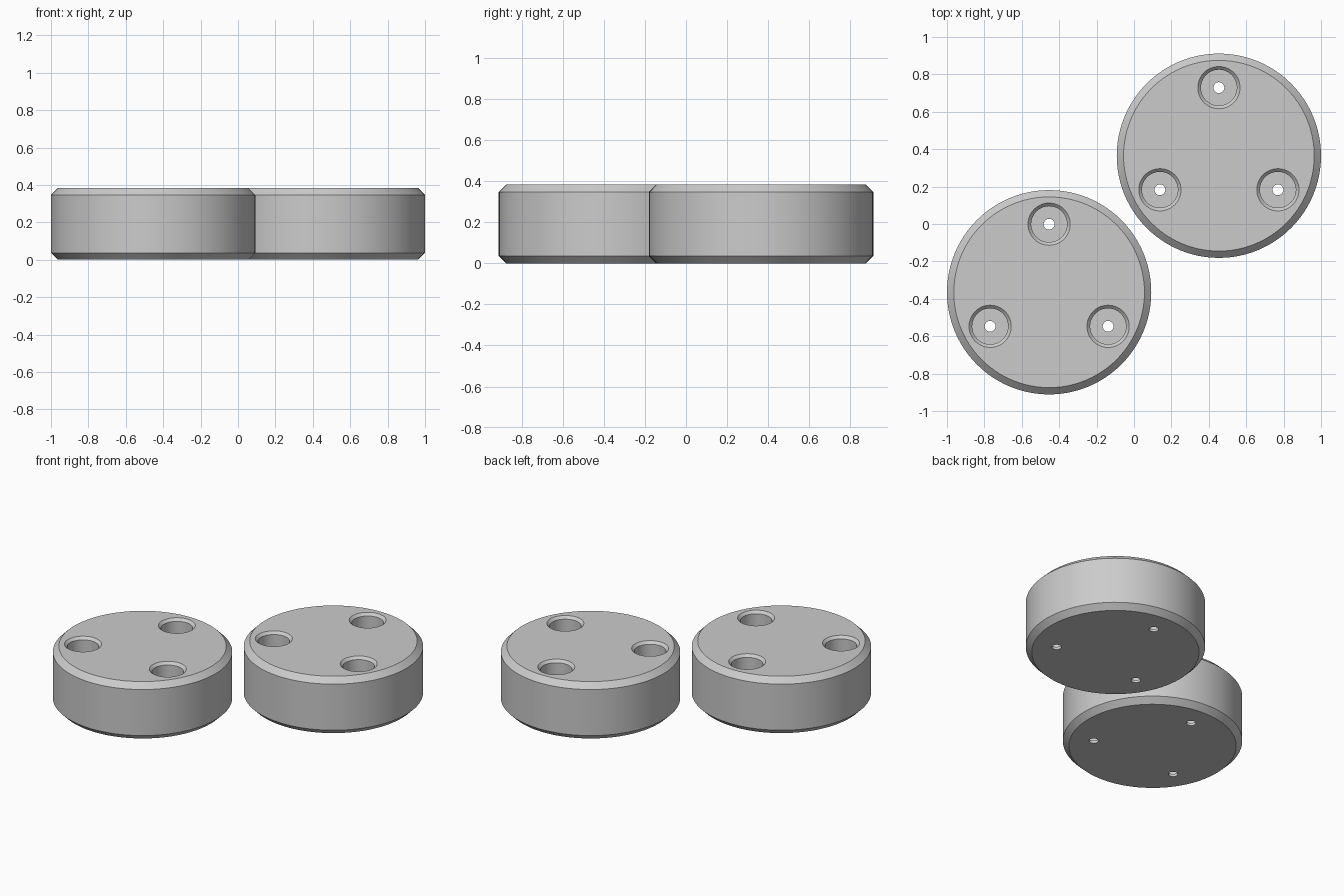
import bpy, bmesh, math

if "Cube" in bpy.data.objects:
    bpy.data.objects.remove(bpy.data.objects["Cube"])

U = 2 / 54.93            # one design unit
R, H, C = 15 * U, 10.5 * U, U
HOLE_RING = 10 * U

grey = bpy.data.materials.new("plain grey")
grey.diffuse_color = (0.6, 0.6, 0.6, 1)
grey.use_nodes = True
grey.node_tree.nodes["Principled BSDF"].inputs["Base Color"].default_value = grey.diffuse_color


def lathe(bm, profile, segs, cx=0, cy=0):
    """Closed solid of revolution from (radius, z) points, bottom to top."""
    rings = []
    for r, z in profile:
        rings.append([bm.verts.new((cx + r * math.cos(2 * math.pi * i / segs),
                                    cy + r * math.sin(2 * math.pi * i / segs), z))
                      for i in range(segs)])
    for a, b in zip(rings, rings[1:]):
        for i in range(segs):
            j = (i + 1) % segs
            bm.faces.new((a[i], a[j], b[j], b[i]))
    bm.faces.new(rings[0][::-1])
    bm.faces.new(rings[-1])


def make_object(name, bm, loc):
    mesh = bpy.data.meshes.new(name)
    bm.to_mesh(mesh)
    bm.free()
    mesh.materials.append(grey)
    ob = bpy.data.objects.new(name, mesh)
    ob.location = loc
    bpy.context.collection.objects.link(ob)
    return ob


def make_foot(name, x, y):
    # chamfered round body
    bm = bmesh.new()
    lathe(bm, [(R - C, 0), (R, C), (R, H - C), (R - C, H)], 96)
    body = make_object(name, bm, (x, y, 0))

    # three stepped bores: narrow hole through a thin floor, wide bore, bevelled mouth
    bm = bmesh.new()
    floor, bore, pin, rim = 0.5 * U, 0.096, 0.029, 0.017
    for k in range(3):
        a = math.pi / 2 + k * 2 * math.pi / 3
        lathe(bm, [(pin, -0.05), (pin, floor), (bore, floor), (bore, H - rim),
                   (bore + rim + 0.05, H + 0.05)], 48,
              HOLE_RING * math.cos(a), HOLE_RING * math.sin(a))
    cutter = make_object(name + "_bore_cutter", bm, (x, y, 0))
    cutter.hide_render = True

    # cut the bores and apply
    mod = body.modifiers.new("bores", 'BOOLEAN')
    mod.operation = 'DIFFERENCE'
    mod.solver = 'EXACT'
    mod.object = cutter
    bpy.ops.object.select_all(action='DESELECT')
    body.select_set(True)
    bpy.context.view_layer.objects.active = body
    bpy.ops.object.modifier_apply(modifier=mod.name)
    bpy.data.objects.remove(cutter)
    bpy.ops.object.shade_smooth_by_angle(angle=math.radians(30))


make_foot("front_left_disc", -1 + R, -0.365)
make_foot("back_right_disc", 1 - R, 0.365)
